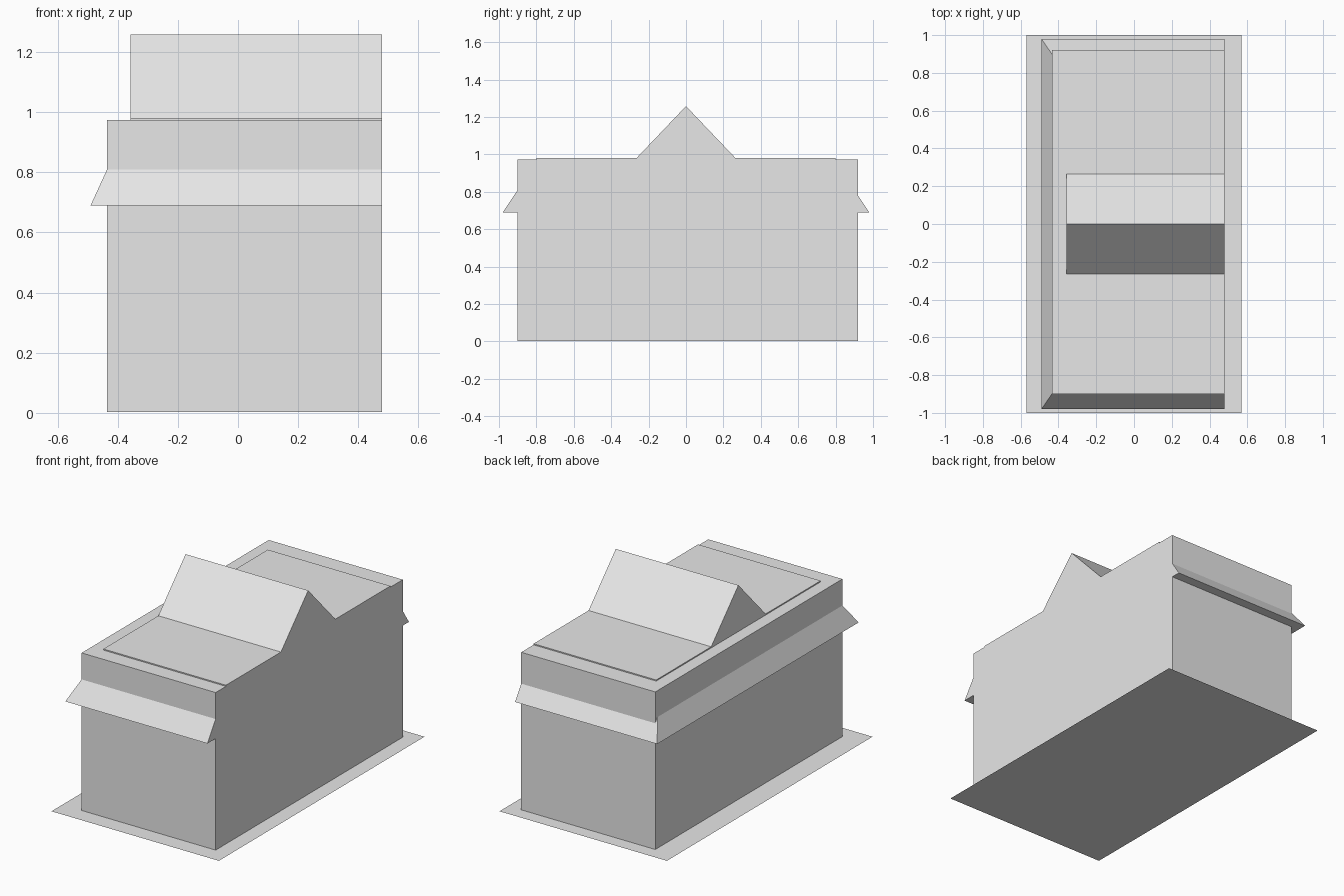
import bpy
import bmesh

cube = bpy.data.objects.get("Cube")
if cube:
    bpy.data.objects.remove(cube, do_unlink=True)

# One plain grey for the whole building
GREY = (0.8, 0.8, 0.8, 1.0)
grey = bpy.data.materials.new("plain_grey")
grey.use_nodes = True
grey.diffuse_color = GREY
grey.node_tree.nodes["Principled BSDF"].inputs["Base Color"].default_value = GREY

LEFT, RIGHT = -0.435, 0.478
FRONT, BACK = -0.90, 0.92


def skin(name, loops, closed_ends=True):
    """Join matching closed loops of points into a flat-sided solid."""
    bm = bmesh.new()
    rings = [[bm.verts.new(p) for p in loop] for loop in loops]
    for a, b in zip(rings, rings[1:]):
        for i in range(len(a)):
            j = (i + 1) % len(a)
            bm.faces.new((a[i], a[j], b[j], b[i]))
    if closed_ends:
        bm.faces.new(rings[0])
        bm.faces.new(rings[-1])
    if len(rings) > 1:
        bmesh.ops.recalc_face_normals(bm, faces=bm.faces)
    mesh = bpy.data.meshes.new(name)
    bm.to_mesh(mesh)
    bm.free()
    mesh.materials.append(grey)
    obj = bpy.data.objects.new(name, mesh)
    bpy.context.collection.objects.link(obj)
    return obj


def rectangle(x0, x1, y0, y1, z):
    return [(x0, y0, z), (x1, y0, z), (x1, y1, z), (x0, y1, z)]


# Thin ground sheet under the building
bm = bmesh.new()
bm.faces.new([bm.verts.new(p) for p in rectangle(-0.57, 0.57, -1, 1, 0)])
sheet = bpy.data.meshes.new("ground_sheet")
bm.to_mesh(sheet)
bm.free()
sheet.materials.append(grey)
bpy.context.collection.objects.link(bpy.data.objects.new("ground_sheet", sheet))

# Main block
skin("building_body", [rectangle(LEFT, RIGHT, FRONT, BACK, z) for z in (0.003, 0.973)])

# Raised roof panel with a gabled ridge across the middle
profile = [(-0.80, 0.96), (0.80, 0.96), (0.80, 0.98), (0.265, 0.98),
           (0, 1.258), (-0.265, 0.98), (-0.80, 0.98)]
skin("roof_panel_and_gable", [[(x, y, z) for y, z in profile] for x in (-0.357, RIGHT)])

# Sloping canopy around three sides, mitred at the two corners
stations = []
for inner_x, outer_x, side in ((RIGHT, RIGHT, -1), (LEFT, -0.49, -1),
                               (LEFT, -0.49, 1), (RIGHT, RIGHT, 1)):
    stations.append([(inner_x, side * 0.90, 0.81),
                     (outer_x, side * 0.98, 0.69),
                     (inner_x, side * 0.90, 0.69)])
skin("wraparound_canopy", stations)
